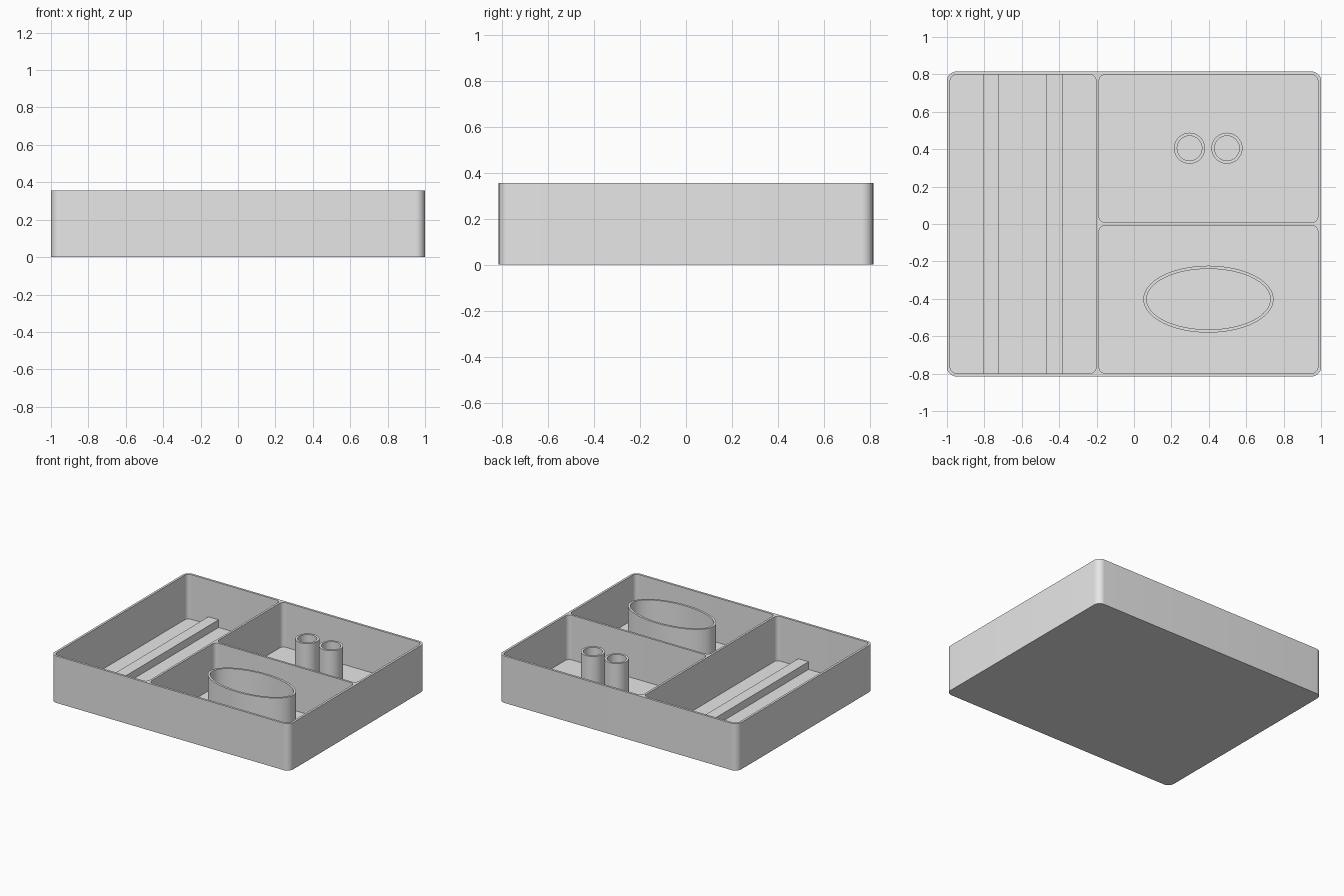
import bpy
import bmesh
from math import cos, sin, pi, radians

default = bpy.data.objects.get("Cube")
if default:
    bpy.data.objects.remove(default, do_unlink=True)

HEIGHT, FLOOR, WALL = 0.355, 0.017, 0.017
HALF_X, HALF_Y = 1.0, 0.815
IN_X, IN_Y = HALF_X - WALL, HALF_Y - WALL
DIVIDER_X, DIVIDER_HALF = -0.195, 0.008

grey = bpy.data.materials.new("light grey plastic")
grey.use_nodes = True
grey.diffuse_color = (0.8, 0.8, 0.8, 1)
grey.node_tree.nodes["Principled BSDF"].inputs["Base Color"].default_value = (0.8, 0.8, 0.8, 1)


def make_object(name, bm):
    bmesh.ops.recalc_face_normals(bm, faces=bm.faces)
    mesh = bpy.data.meshes.new(name)
    bm.to_mesh(mesh)
    bm.free()
    mesh.materials.append(grey)
    obj = bpy.data.objects.new(name, mesh)
    bpy.context.collection.objects.link(obj)
    return obj


def smooth(obj):
    bpy.ops.object.select_all(action="DESELECT")
    obj.select_set(True)
    bpy.context.view_layer.objects.active = obj
    bpy.ops.object.shade_smooth_by_angle(angle=radians(30))


def rounded_block(name, x0, x1, y0, y1, z0, z1, radius=0, steps=12):
    """Upright block whose vertical corners are rounded."""
    corners = [(x1, y1, -1, -1), (x0, y1, 1, -1), (x0, y0, 1, 1), (x1, y0, -1, 1)]
    points = []
    for i, (x, y, dx, dy) in enumerate(corners):
        for k in range(steps + 1 if radius else 1):
            a = (i + k / steps) * pi / 2
            points.append((x + radius * (dx + cos(a)), y + radius * (dy + sin(a))))
    bm = bmesh.new()
    base = bm.faces.new([bm.verts.new((x, y, z0)) for x, y in points])
    top = bmesh.ops.extrude_face_region(bm, geom=[base], use_keep_orig=True)["geom"]
    moved = [g for g in top if isinstance(g, bmesh.types.BMVert)]
    bmesh.ops.translate(bm, verts=moved, vec=(0, 0, z1 - z0))
    return make_object(name, bm)


def tube(name, x, y, rx, ry, steps=64):
    """Open elliptical tube standing on the tray floor."""
    bm = bmesh.new()
    z0 = FLOOR - 0.004
    rings = []
    for inset, z in ((0, z0), (0, HEIGHT), (WALL, HEIGHT), (WALL, z0)):
        rings.append([bm.verts.new((x + (rx - inset) * cos(2 * pi * k / steps),
                                    y + (ry - inset) * sin(2 * pi * k / steps), z))
                      for k in range(steps)])
    for a, b in zip(rings, rings[1:] + rings[:1]):
        for k in range(steps):
            n = (k + 1) % steps
            bm.faces.new((a[k], a[n], b[n], b[k]))
    smooth(make_object(name, bm))


# Tray body with three rounded compartments cut from a solid block
tray = rounded_block("tray_body", -HALF_X, HALF_X, -HALF_Y, HALF_Y, 0, HEIGHT, 0.05)
right_edge = DIVIDER_X - DIVIDER_HALF
left_edge = DIVIDER_X + DIVIDER_HALF
pockets = [(-IN_X, right_edge, -IN_Y, IN_Y),
           (left_edge, IN_X, DIVIDER_HALF, IN_Y),
           (left_edge, IN_X, -IN_Y, -DIVIDER_HALF)]
cutters = []
for area in pockets:
    cutter = rounded_block("compartment_cutter", *area, FLOOR, HEIGHT + 0.1, 0.033)
    cutter.hide_render = True
    cutters.append(cutter)
    mod = tray.modifiers.new("compartment", "BOOLEAN")
    mod.operation = "DIFFERENCE"
    mod.solver = "EXACT"
    mod.object = cutter

# Bake the cuts and discard the cutters
bpy.context.view_layer.update()
evaluated = tray.evaluated_get(bpy.context.evaluated_depsgraph_get())
baked = bpy.data.meshes.new_from_object(evaluated)
tray.modifiers.clear()
tray.data = baked
for cutter in cutters:
    bpy.data.objects.remove(cutter, do_unlink=True)
smooth(tray)

# Two long support rails in the narrow compartment
for name, x in (("outer_rail", -0.764), ("inner_rail", -0.425)):
    rounded_block(name, x - 0.043, x + 0.043, -IN_Y - 0.004, IN_Y + 0.004,
                  FLOOR - 0.004, 0.075)

# Twin round holders and the large oval holder
tube("round_holder_right", 0.297, 0.405, 0.083, 0.083)
tube("round_holder_left", 0.497, 0.405, 0.083, 0.083)
tube("oval_holder", 0.398, -0.402, 0.348, 0.179)
